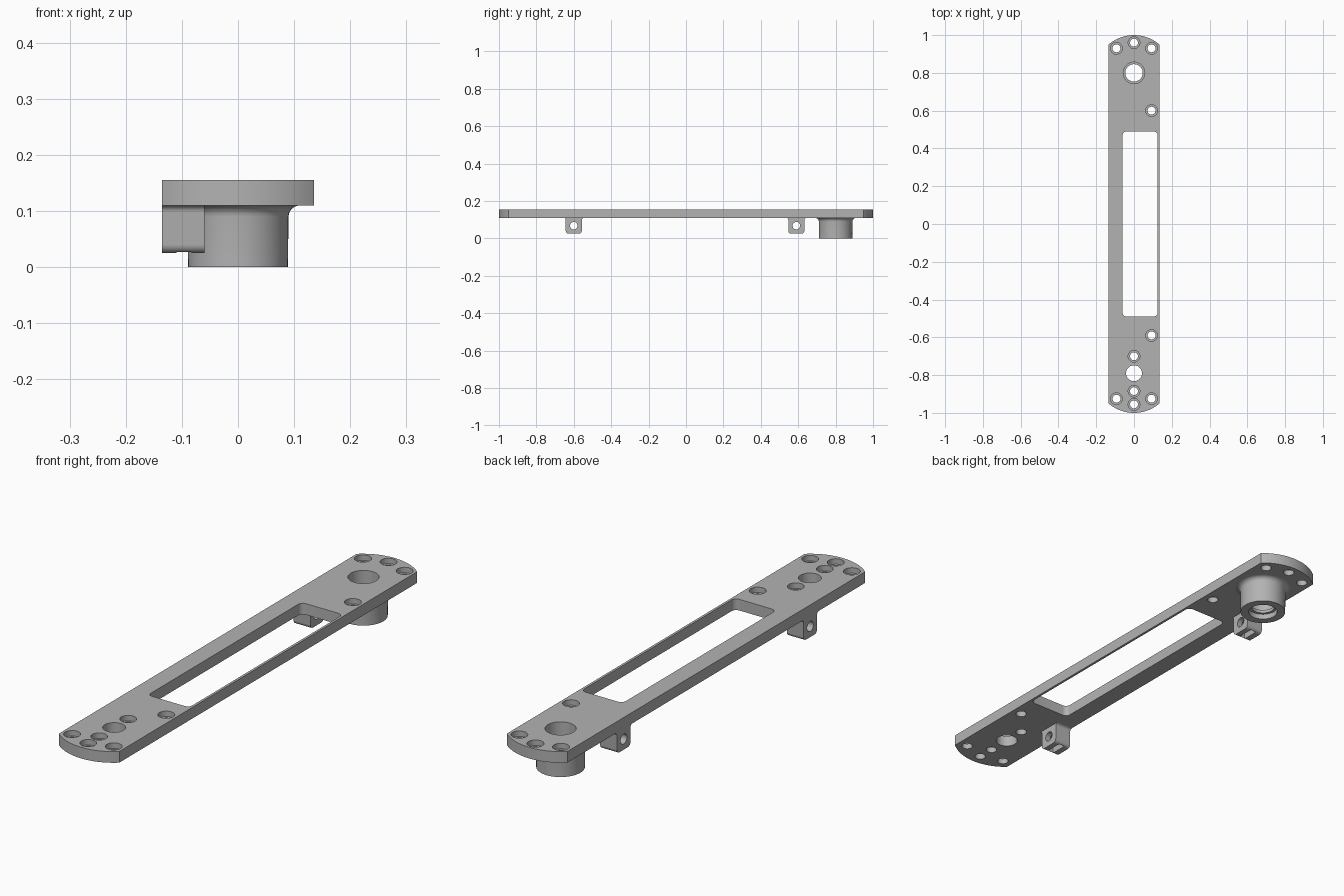
import bpy
import bmesh
from math import sin, cos, pi, asin, sqrt

cube = bpy.data.objects.get("Cube")
if cube:
    bpy.data.objects.remove(cube, do_unlink=True)

grey = bpy.data.materials.new("matte_grey")
grey.use_nodes = True
grey.diffuse_color = (0.45, 0.45, 0.45, 1)
grey.node_tree.nodes["Principled BSDF"].inputs["Base Color"].default_value = (0.45, 0.45, 0.45, 1)

BOTTOM, TOP = 0.11, 0.155
HALF_W, CORNER_Y = 0.135, 0.95


def finish(name, bm):
    bmesh.ops.recalc_face_normals(bm, faces=bm.faces)
    mesh = bpy.data.meshes.new(name)
    bm.to_mesh(mesh)
    bm.free()
    mesh.materials.append(grey)
    obj = bpy.data.objects.new(name, mesh)
    bpy.context.collection.objects.link(obj)
    return obj


def skin(bm, rings, closed=False):
    """Bridge a series of vertex loops, capping the ends unless closed."""
    loops = [[bm.verts.new(p) for p in ring] for ring in rings]
    n = len(loops[0])
    pairs = list(zip(loops, loops[1:]))
    if closed:
        pairs.append((loops[-1], loops[0]))
    else:
        bm.faces.new(loops[0])
        bm.faces.new(loops[-1])
    for a, b in pairs:
        for i in range(n):
            j = (i + 1) % n
            bm.faces.new((a[i], a[j], b[j], b[i]))


def circle(r, x, y, z, n=48):
    return [(x + r * cos(2 * pi * i / n), y + r * sin(2 * pi * i / n), z) for i in range(n)]


def lathe(bm, profile, x, y, closed=False):
    skin(bm, [circle(r, x, y, z) for r, z in profile], closed)


def arc(cx, cy, r, a0, a1, n=6):
    return [(cx + r * cos(a0 + (a1 - a0) * i / n), cy + r * sin(a0 + (a1 - a0) * i / n))
            for i in range(n + 1)]


def rounded_rect(x0, x1, y0, y1, r):
    corners = [(x1 - r, y1 - r), (x0 + r, y1 - r), (x0 + r, y0 + r), (x1 - r, y0 + r)]
    return [p for k, (x, y) in enumerate(corners)
            for p in arc(x, y, r, k * pi / 2, (k + 1) * pi / 2)]


def cut(obj, bm):
    cutter = finish("cutter", bm)
    cutter.hide_render = True
    mod = obj.modifiers.new("cut", "BOOLEAN")
    mod.operation, mod.solver, mod.object = "DIFFERENCE", "EXACT", cutter
    bpy.ops.object.select_all(action="DESELECT")
    bpy.context.view_layer.objects.active = obj
    obj.select_set(True)
    bpy.ops.object.modifier_apply(modifier=mod.name)
    bpy.data.objects.remove(cutter, do_unlink=True)


def smooth(obj):
    bpy.ops.object.select_all(action="DESELECT")
    bpy.context.view_layer.objects.active = obj
    obj.select_set(True)
    bpy.ops.object.shade_smooth_by_angle(angle=0.5)


# Long plate with shallow arched ends
rise = 1 - CORNER_Y
radius = (HALF_W ** 2 + rise ** 2) / (2 * rise)
half = asin(HALF_W / radius)
outline = arc(0, 1 - radius, radius, pi / 2 - half, pi / 2 + half, 24)
outline += [(-x, -y) for x, y in outline]
bm = bmesh.new()
skin(bm, [[(x, y, z) for x, y in outline] for z in (BOTTOM, TOP)])
plate = finish("plate", bm)

# Window, plain holes and counterbored screw holes
bm = bmesh.new()
window = rounded_rect(-0.06, 0.125, -0.49, 0.49, 0.02)
skin(bm, [[(x, y, z) for x, y in window] for z in (BOTTOM - 0.05, TOP + 0.05)])
for y, r in ((0.8, 0.057), (-0.79, 0.042)):
    lathe(bm, [(r, BOTTOM - 0.05), (r, TOP + 0.05)], 0, y)
screws = [(0, 0.96), (0.093, 0.6), (0.093, -0.59), (0, -0.7), (0, -0.885), (0, -0.955)]
screws += [(sx * 0.093, y) for sx in (-1, 1) for y in (0.93, -0.925)]
ledge = TOP - 0.022
for x, y in screws:
    lathe(bm, [(0.021, BOTTOM - 0.05), (0.021, ledge), (0.031, ledge), (0.031, TOP + 0.05)], x, y)
cut(plate, bm)
smooth(plate)

# Hollow boss with a fillet under the plate and a lip in the bore
bm = bmesh.new()
fillet = arc(0.11, BOTTOM - 0.02, 0.02, pi, pi / 2)
profile = [(0.089, 0)] + fillet + [(0.057, BOTTOM), (0.057, 0.035), (0.046, 0.035),
                                   (0.046, 0.022), (0.057, 0.022), (0.057, 0)]
lathe(bm, profile, 0, 0.8, closed=True)
smooth(finish("bearing_boss", bm))

# Two lugs, each with a cross hole and a nut slot from below
LEFT, RIGHT, LOW = -0.135, -0.06, 0.025
for name, cy in (("front_lug", -0.6), ("back_lug", 0.59)):
    w, r, f = 0.043, 0.016, 0.012
    side = arc(w - r, LOW + r, r, -pi / 2, 0) + arc(w + f, BOTTOM - f, f, pi, pi / 2)
    side += [(-y, z) for y, z in reversed(side)]
    bm = bmesh.new()
    skin(bm, [[(x, cy + y, z) for y, z in side] for x in (LEFT, RIGHT)])
    lug = finish(name, bm)
    bm = bmesh.new()
    hole = arc(cy, 0.068, 0.02, 0, 2 * pi, 32)[:-1]
    skin(bm, [[(x, y, z) for y, z in hole] for x in (LEFT - 0.05, RIGHT + 0.05)])
    cut(lug, bm)
    bm = bmesh.new()
    slot = [(-0.034, 0), (0.034, 0), (0.034, 0.092), (-0.034, 0.092)]
    skin(bm, [[(x, cy + y, z) for y, z in slot] for x in (-0.11, -0.083)])
    cut(lug, bm)
    smooth(lug)
